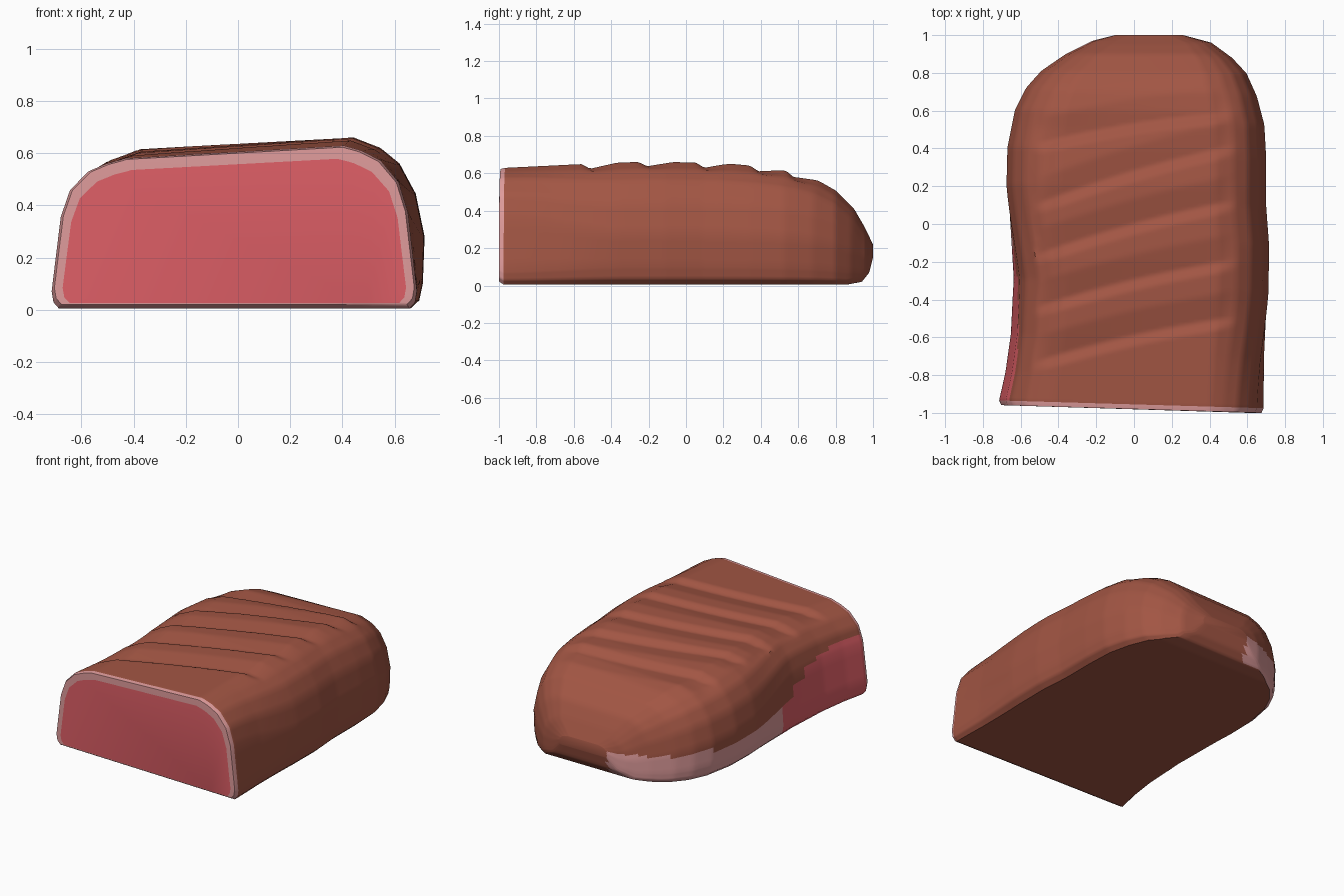
import bpy, bmesh, math

if "Cube" in bpy.data.objects:
    bpy.data.objects.remove(bpy.data.objects["Cube"])


def interp(table, t):
    if t <= table[0][0]:
        return table[0][1]
    for (a, va), (b, vb) in zip(table, table[1:]):
        if t <= b:
            return va + (vb - va) * (t - a) / (b - a)
    return table[-1][1]


def smooth(a, b, t):
    t = max(0, min(1, (t - a) / (b - a)))
    return t * t * (3 - 2 * t)


# Plan outline and height along the length
LEFT = [(-.96, -.715), (-.8, -.68), (-.6, -.652), (-.3, -.637), (0, -.66), (.2, -.675), (.4, -.67),
        (.6, -.63), (.72, -.57), (.81, -.49), (.9, -.36), (.97, -.22), (1, -.1)]
RIGHT = [(-1, .685), (-.7, .69), (-.35, .712), (-.1, .715), (.1, .70), (.35, .70), (.53, .69),
         (.68, .65), (.8, .595), (.88, .52), (.96, .41), (1, .26)]
TOP = [(-.97, .605), (-.6, .622), (-.2, .637), (.2, .63), (.4, .612), (.6, .582), (.7, .553),
       (.8, .5), (.9, .405), (.95, .32), (.98, .26), (1, .22)]
BASE = [(-.97, .005), (.86, .005), (.94, .02), (.98, .07), (1, .15)]

# Half cross-sections (width, height): straight leaning at the cut, bulging further back
CUT = [(.96, 0), (.99, .04), (1, .11), (.95, .6), (.9, .78), (.8, .91), (.7, .965), (.6, 1)]
MID = [(.92, 0), (.97, .05), (.99, .15), (1, .43), (.95, .68), (.86, .85), (.75, .94), (.6, 1)]
SUB = 4
NTOP = 30
NBASE = 10

# Scored grooves on top: y at left end, y at right end
GROOVES = [(.42, .59), (.10, .41), (-.17, .12), (-.45, -.19), (-.74, -.49)]


def groove(x, y):
    d = 0
    for a, b in GROOVES:
        s = y - (a + (b - a) * (x + .5) + .02 * math.sin(math.pi * (x + .5)))
        if -.045 < s <= 0:
            d = max(d, 1 + s / .045)
        elif 0 < s < .14:
            d = max(d, 1 - s / .14)
    return .027 * d * (1 - smooth(.42, .56, abs(x)))


def half(y, a, b):
    k = smooth(a, b, y)
    pts = [(p[0] + (q[0] - p[0]) * k, p[1] + (q[1] - p[1]) * k) for p, q in zip(CUT, MID)]
    out = []
    for p, q in zip(pts, pts[1:]):
        out += [(p[0] + (q[0] - p[0]) * i / SUB, p[1] + (q[1] - p[1]) * i / SUB) for i in range(SUB)]
    return out + [pts[-1]]


def section(y):
    l, r, t, b = (interp(c, y) for c in (LEFT, RIGHT, TOP, BASE))
    c, h = (l + r) / 2, (r - l) / 2
    lh, rh = half(y, -.4, .2), half(y, -1, -.3)
    prof = [(-u, w) for u, w in lh]
    prof += [(-.6 + 1.2 * i / NTOP, 1) for i in range(1, NTOP)]
    prof += rh[::-1]
    e = rh[0][0] + lh[0][0]
    prof += [(rh[0][0] - e * i / NBASE, 0) for i in range(1, NBASE)]
    out = []
    for u, w in prof:
        x = c + u * h
        z = b + (t - b) * w
        z += w * w * .026 * max(-.45, min(.45, x)) / .45 * min(1, (1 - y) * 2)
        if w > .9:
            z -= groove(x, y)
        out.append((x, y - .03 * x * (1 - y) / 2, z))
    return out


def material(name, rgb):
    m = bpy.data.materials.new(name)
    m.diffuse_color = (*rgb, 1)
    m.use_nodes = True
    m.node_tree.nodes["Principled BSDF"].inputs["Base Color"].default_value = m.diffuse_color
    return m


# Roast body lofted front to back, plus bevel, fat rim and cut face at the front
bm = bmesh.new()
rows = [-.955 + 1.755 * i / 95 for i in range(96)]
rows += [.8 + .2 * math.sin(math.pi / 2 * i / 22) for i in range(1, 23)]
rings = [[bm.verts.new(p) for p in section(y)] for y in rows]


def bridge(a, b, mat):
    n = len(a)
    return [setattr(f, "material_index", mat) for f in
            [bm.faces.new((a[i], a[(i + 1) % n], b[(i + 1) % n], b[i])) for i in range(n)]]


for a, b in zip(rings, rings[1:]):
    bridge(a, b, 0)
bm.faces.new(rings[-1])


def front_ring(sx, sz, dy, z0):
    return [bm.verts.new((v.co.x * sx - .012 * (1 - sx), v.co.y + dy, z0 + v.co.z * sz))
            for v in rings[0]]


lip = front_ring(.985, .965, -.025, .016)
rim = front_ring(.94, .885, -.026, .022)
bridge(rings[0], lip, 1)
bridge(lip, rim, 1)
bm.faces.new(rim).material_index = 2
bmesh.ops.recalc_face_normals(bm, faces=bm.faces)

# Raw flesh and fat strip low on the left side, wrapping to the back
FLESH = [(-1, .42), (-.6, .40), (-.42, .34), (-.26, .25), (-.16, .19)]
for f in bm.faces:
    c = f.calc_center_median()
    if f.material_index == 0 and c.x < -.1 and f.normal.z > -.75 and f.normal.z < .8:
        if c.y < -.14:
            if c.z < interp(FLESH, c.y):
                f.material_index = 2
        elif c.z < .19 and (c.x < interp(LEFT, c.y) * .8 or c.y > .9):
            f.material_index = 1

mesh = bpy.data.meshes.new("meat_roast")
bm.to_mesh(mesh)
bm.free()
for name, rgb in (("seared brown", (.36, .092, .057)), ("pale fat", (.74, .33, .33)),
                  ("raw pink", (.74, .115, .135))):
    mesh.materials.append(material(name, rgb))
roast = bpy.data.objects.new("meat_roast", mesh)
bpy.context.collection.objects.link(roast)
bpy.context.view_layer.objects.active = roast
roast.select_set(True)
bpy.ops.object.shade_smooth_by_angle(angle=math.radians(40))
